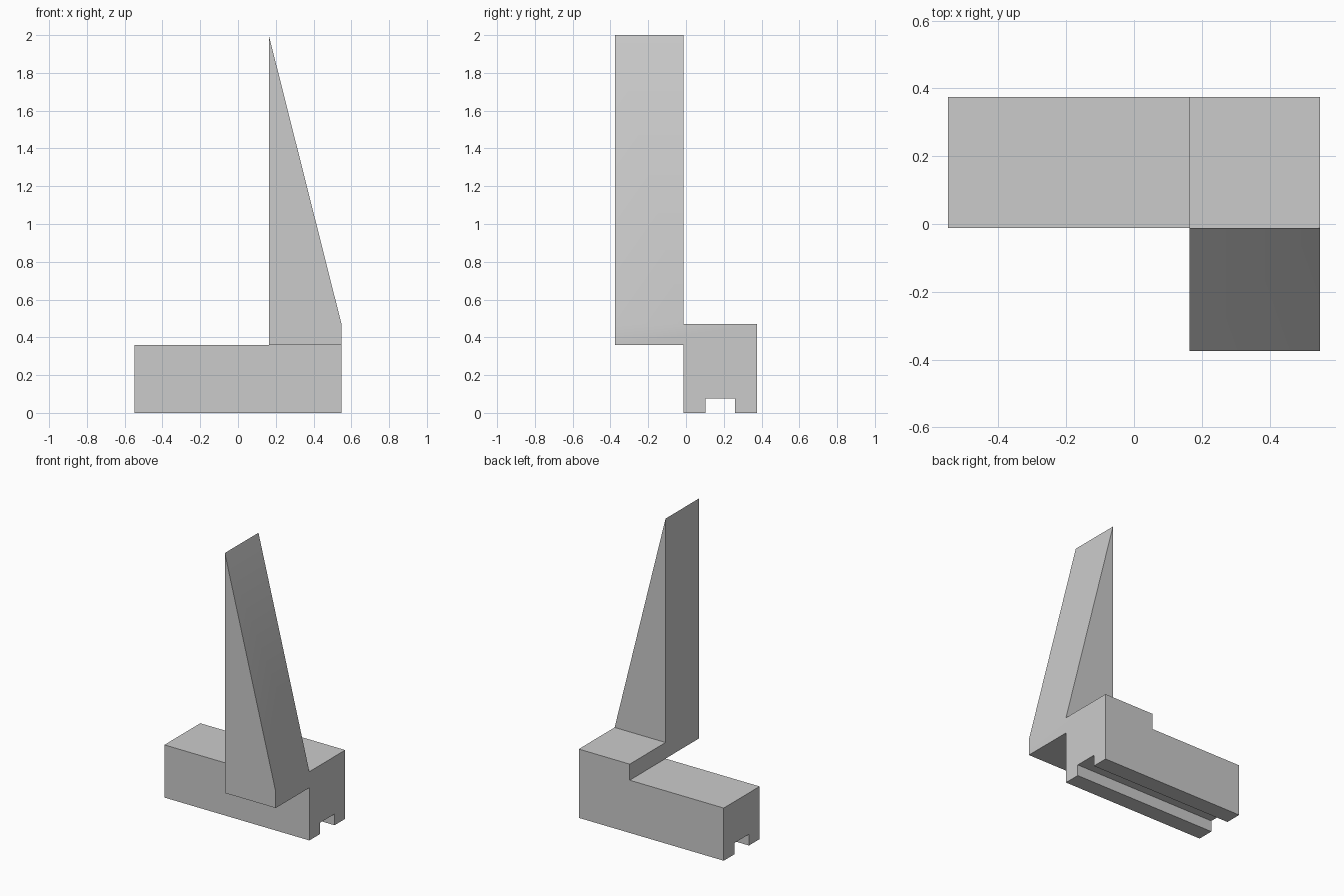
import bpy
import bmesh

cube = bpy.data.objects.get("Cube")
if cube:
    bpy.data.objects.remove(cube, do_unlink=True)

grey = bpy.data.materials.new("plain_grey")
grey.use_nodes = True
colour = (0.6, 0.6, 0.6, 1)
grey.diffuse_color = colour
grey.node_tree.nodes["Principled BSDF"].inputs["Base Color"].default_value = colour

# Shared dimensions
END, SIDE = 0.548, 0.375       # half length and half depth
STEP_X, SPLIT_Y = 0.163, -0.012
LOW, HIGH, TIP = 0.36, 0.47, 2.0


def prism(name, profile, y0, y1):
    """Extrude an x-z profile along y into a solid."""
    bm = bmesh.new()
    face = bm.faces.new([bm.verts.new((x, y0, z)) for x, z in profile])
    new = bmesh.ops.extrude_face_region(bm, geom=[face])["geom"]
    bmesh.ops.translate(bm, vec=(0, y1 - y0, 0),
                        verts=[v for v in new if isinstance(v, bmesh.types.BMVert)])
    bmesh.ops.recalc_face_normals(bm, faces=bm.faces)
    mesh = bpy.data.meshes.new(name)
    bm.to_mesh(mesh)
    bm.free()
    mesh.materials.append(grey)
    obj = bpy.data.objects.new(name, mesh)
    bpy.context.collection.objects.link(obj)
    return obj


def combine(target, other, operation):
    """Apply a boolean and discard the helper."""
    other.hide_render = True
    mod = target.modifiers.new(operation.lower(), "BOOLEAN")
    mod.operation, mod.object, mod.solver = operation, other, "EXACT"
    bpy.ops.object.modifier_apply(modifier=mod.name)
    bpy.data.objects.remove(other, do_unlink=True)


# Stepped base block
body = prism("base_with_blade",
             [(-END, 0), (END, 0), (END, HIGH), (STEP_X, HIGH), (STEP_X, LOW), (-END, LOW)],
             SPLIT_Y, SIDE)
bpy.ops.object.select_all(action="DESELECT")
bpy.context.view_layer.objects.active = body
body.select_set(True)

# Upright tapered blade beside the step
blade = prism("blade", [(STEP_X, LOW), (END, LOW), (END, HIGH), (STEP_X, TIP)],
              -SIDE, SPLIT_Y)
combine(body, blade, "UNION")

# Groove along the underside
groove = prism("groove_cutter", [(-1, -1), (1, -1), (1, 0.077), (-1, 0.077)], 0.103, 0.26)
combine(body, groove, "DIFFERENCE")

# Merge flat neighbours and keep hard edges crisp
bm = bmesh.new()
bm.from_mesh(body.data)
bmesh.ops.remove_doubles(bm, verts=bm.verts, dist=0.0001)
bmesh.ops.dissolve_limit(bm, angle_limit=0.01, verts=bm.verts, edges=bm.edges)
bm.to_mesh(body.data)
bm.free()
bpy.ops.object.shade_smooth_by_angle()
